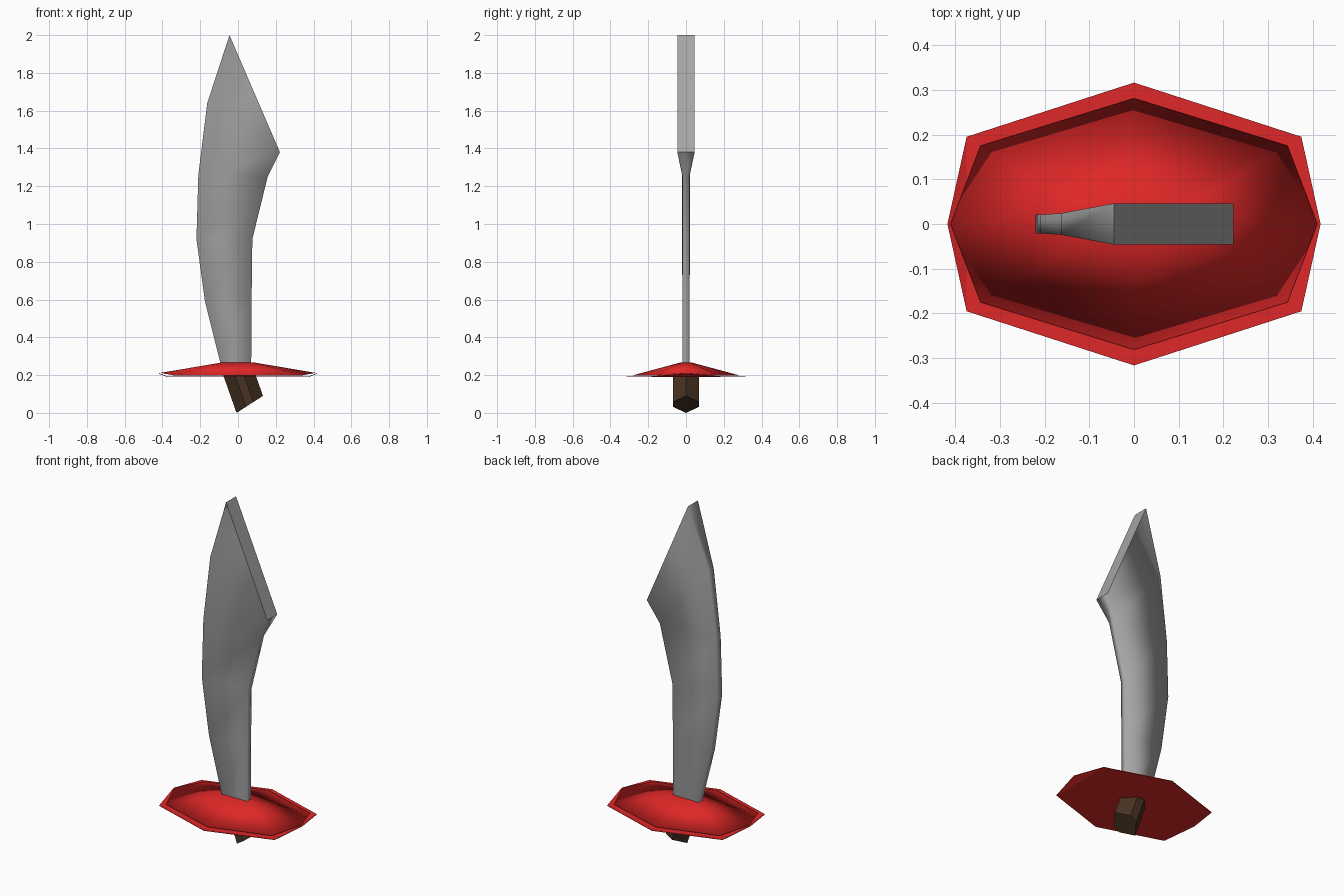
import bpy
import bmesh
from mathutils import Vector

cube = bpy.data.objects.get("Cube")
if cube:
    bpy.data.objects.remove(cube, do_unlink=True)


def material(name, color):
    mat = bpy.data.materials.new(name)
    mat.use_nodes = True
    mat.diffuse_color = (*color, 1)
    mat.node_tree.nodes["Principled BSDF"].inputs["Base Color"].default_value = (*color, 1)
    return mat


steel = material("steel grey", (0.38, 0.38, 0.38))
red = material("guard red", (0.74, 0.02, 0.02))
brown = material("dark brown", (0.065, 0.033, 0.016))


def finish(bm, name, mat, smooth):
    bmesh.ops.recalc_face_normals(bm, faces=bm.faces[:])
    for face in bm.faces:
        face.smooth = smooth
    mesh = bpy.data.meshes.new(name)
    bm.to_mesh(mesh)
    bm.free()
    mesh.materials.append(mat)
    obj = bpy.data.objects.new(name, mesh)
    bpy.context.collection.objects.link(obj)
    return obj


def loft(bm, lower, upper):
    """Quads between two rings of equal length."""
    n = len(lower)
    return [bm.faces.new((lower[i], lower[(i + 1) % n], upper[(i + 1) % n], upper[i]))
            for i in range(n)]


# Blade: spine and edge points as (x, z, half thickness), swept up to a tip
spine = [(-0.085, 0.22, 0.018), (-0.095, 0.27, 0.018), (-0.175, 0.59, 0.019),
         (-0.22, 0.92, 0.021), (-0.21, 1.26, 0.021), (-0.163, 1.64, 0.024)]
edge = [(0.07, 0.22, 0.018), (0.07, 0.27, 0.018), (0.072, 0.6, 0.018),
        (0.076, 0.92, 0.018), (0.157, 1.25, 0.018), (0.222, 1.38, 0.046)]
tip_point = (-0.045, 2.0, 0.046)

bm = bmesh.new()


def pair(point):
    x, z, half = point
    return [bm.verts.new((x, side * half, z)) for side in (-1, 1)]


rings = []
for s, e in zip(spine, edge):
    (s_front, s_back), (e_front, e_back) = pair(s), pair(e)
    rings.append([s_front, e_front, e_back, s_back])
for low, high in zip(rings, rings[1:]):
    loft(bm, low, high)
bm.faces.new(rings[0])
tip_front, tip_back = pair(tip_point)
s_front, e_front, e_back, s_back = rings[-1]
bm.faces.new((s_front, e_front, tip_front))
bm.faces.new((e_back, s_back, tip_back))
bm.faces.new((s_front, tip_front, tip_back, s_back))
point_cut = bm.faces.new((e_front, e_back, tip_back, tip_front))
for e in point_cut.edges:
    e.smooth = False
finish(bm, "blade", steel, True)


# Guard: eight-sided rings with raised ends
def guard_ring(bm, corner, middle, end, z, end_z):
    cx, cy = corner
    points = [(end, 0, end_z), (cx, cy, z), (0, middle, z), (-cx, cy, z),
              (-end, 0, end_z), (-cx, -cy, z), (0, -middle, z), (cx, -cy, z)]
    return [bm.verts.new(p) for p in points]


def guard_cap(bm, ring):
    bm.faces.new(ring[1:4] + ring[5:8])
    bm.faces.new((ring[7], ring[0], ring[1]))
    bm.faces.new((ring[3], ring[4], ring[5]))


bm = bmesh.new()
bottom = guard_ring(bm, (0.374, 0.195), 0.316, 0.417, 0.19, 0.207)
top = guard_ring(bm, (0.374, 0.195), 0.316, 0.417, 0.193, 0.21)
loft(bm, bottom, top)
guard_cap(bm, bottom)
guard_cap(bm, top)
finish(bm, "guard_plate", red, False)

# Dome over the plate, smooth all the way round its rim
bm = bmesh.new()
rim = guard_ring(bm, (0.343, 0.175), 0.281, 0.41, 0.199, 0.212)
crown = guard_ring(bm, (0.075, 0.018), 0.025, 0.09, 0.268, 0.266)
loft(bm, rim, crown)
bm.faces.new(crown)
guard_cap(bm, rim)
finish(bm, "guard_dome", red, True)

# Grip: leaning six-sided bar with a slanted end
bm = bmesh.new()
low, high = Vector((-0.008, 0, 0)), Vector((0.132, 0, 0.09))
lean = Vector((-0.33, 0, 0.94))
section = [(0, 0), (0.36, 1), (0.64, 1), (1, 0), (0.64, -1), (0.36, -1)]
end_ring, top_ring = [], []
for t, side in section:
    p = low.lerp(high, t) + Vector((0, side * 0.07, 0))
    end_ring.append(bm.verts.new(p))
    top_ring.append(bm.verts.new(p + lean * ((0.2 - p.z) / lean.z)))
loft(bm, end_ring, top_ring)
bm.faces.new(end_ring)
bm.faces.new(top_ring)
finish(bm, "grip", brown, False)
